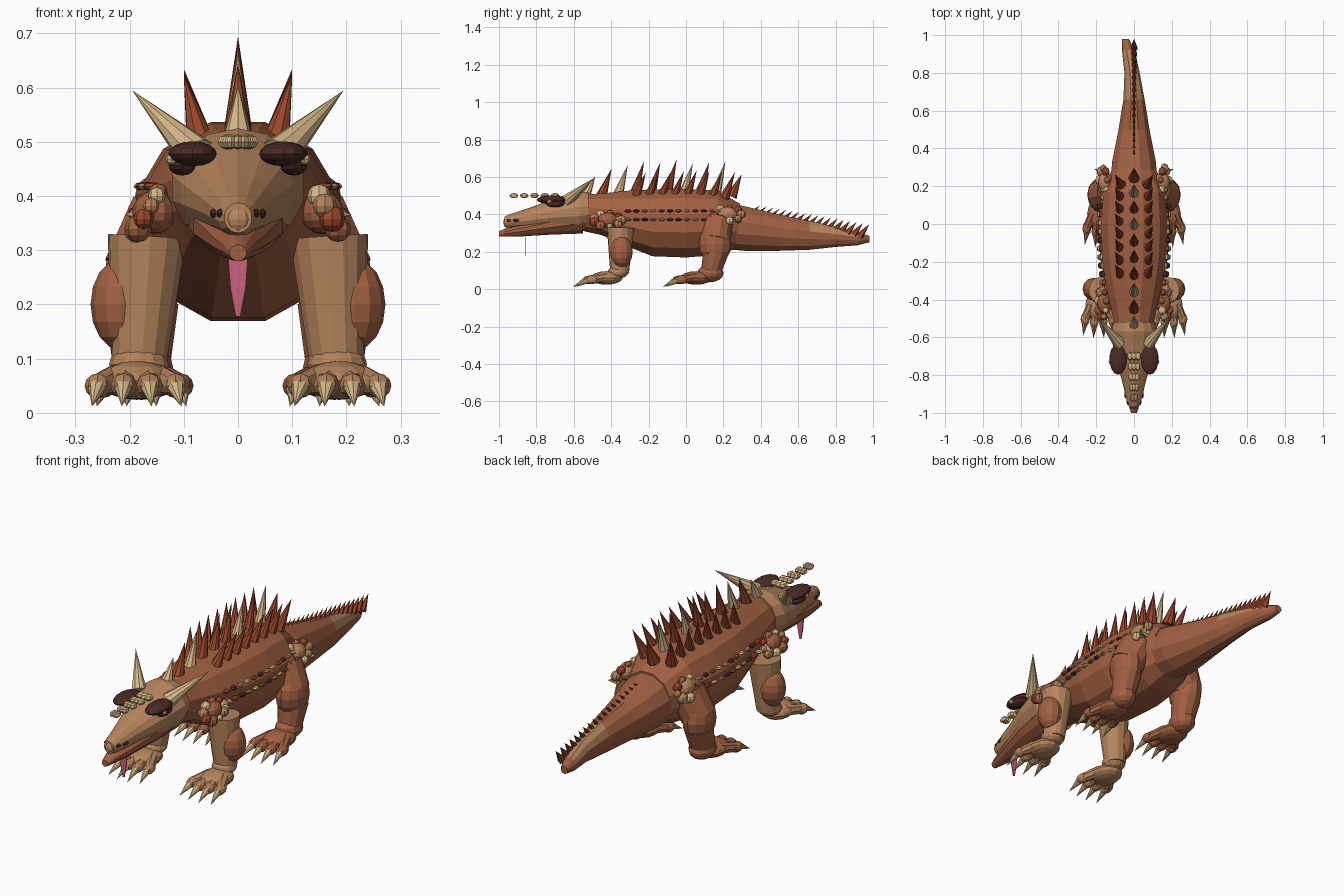
import bpy, bmesh, math, random
from mathutils import Vector, Matrix

cube = bpy.data.objects.get("Cube")
if cube:
    bpy.data.objects.remove(cube, do_unlink=True)
random.seed(4)


def material(name, rgb):
    m = bpy.data.materials.new(name)
    m.use_nodes = True
    m.diffuse_color = (*rgb, 1)
    m.node_tree.nodes["Principled BSDF"].inputs["Base Color"].default_value = (*rgb, 1)
    return m


BROWN = material("hide_brown", (0.36, 0.118, 0.055))
TAN = material("skin_tan", (0.47, 0.235, 0.11))
RUST = material("spike_rust", (0.32, 0.062, 0.025))
DARK = material("dark_brown", (0.07, 0.024, 0.02))
BONE = material("bone", (0.69, 0.49, 0.255))
PINK = material("tongue_pink", (0.6, 0.12, 0.21))


def finish(name, bm, mats):
    bmesh.ops.recalc_face_normals(bm, faces=bm.faces[:])
    me = bpy.data.meshes.new(name)
    bm.to_mesh(me)
    bm.free()
    for m in mats:
        me.materials.append(m)
    ob = bpy.data.objects.new(name, me)
    bpy.context.scene.collection.objects.link(ob)
    return ob


def ball(name, c, r, mat, u=12, v=8):
    bm = bmesh.new()
    bmesh.ops.create_uvsphere(bm, u_segments=u, v_segments=v, radius=1,
                              matrix=Matrix.Translation(c) @ Matrix.Diagonal((*r, 1)))
    return finish(name, bm, [mat])


def cone(name, a, b, r0, r1, mat, n=8):
    """Tapered rod from a to b; r1 of zero makes a spike."""
    a, b = Vector(a), Vector(b)
    d = b - a
    bm = bmesh.new()
    bmesh.ops.create_cone(bm, cap_ends=True, segments=n, radius1=r0, radius2=r1, depth=d.length,
                          matrix=Matrix.Translation((a + b) / 2)
                          @ d.to_track_quat('Z', 'Y').to_matrix().to_4x4())
    bmesh.ops.remove_doubles(bm, verts=bm.verts[:], dist=1e-5)
    return finish(name, bm, [mat])


def loft(name, rings, mats, n=12):
    """Skin elliptical rings given as (x, y, z, half width, half height)."""
    bm = bmesh.new()
    loops = []
    for x, y, z, rx, rz in rings:
        angles = [(i + 0.5) * math.tau / n for i in range(n)]
        loops.append([bm.verts.new((x + rx * math.cos(t), y, z + rz * math.sin(t))) for t in angles])
    for p, q in zip(loops, loops[1:]):
        for i in range(n):
            j = (i + 1) % n
            bm.faces.new((p[i], p[j], q[j], q[i]))
    bm.faces.new(loops[0])
    bm.faces.new(loops[-1])
    return finish(name, bm, mats)


# Trunk with neck
loft("body", [(0, -.56, .41, .10, .10), (0, -.45, .40, .125, .115), (0, -.33, .38, .155, .15),
              (0, -.18, .355, .185, .185), (0, .0, .353, .195, .19), (0, .17, .355, .18, .178),
              (0, .29, .34, .12, .12)], [BROWN])

# Tail, with a tan upper side near the tip
tail = loft("tail", [(0, .2, .34, .13, .13), (0, .33, .322, .12, .122), (0, .5, .302, .085, .1),
                     (0, .66, .288, .058, .08), (-.01, .8, .28, .042, .056),
                     (-.03, .92, .27, .035, .036), (-.045, .98, .268, .018, .018)], [BROWN, TAN])
for p in tail.data.polygons:
    if .66 < p.center.y < .95 and p.normal.z > .2:
        p.material_index = 1

# Head and jaw
loft("head", [(0, -.52, .42, .11, .10), (0, -.57, .415, .125, .11), (0, -.68, .405, .108, .088),
              (0, -.82, .383, .068, .058), (0, -.94, .363, .038, .038), (0, -.97, .36, .026, .028)], [TAN], 14)
loft("jaw", [(0, -.55, .37, .10, .075), (0, -.72, .345, .085, .055), (0, -.88, .317, .05, .036),
             (0, -.97, .302, .026, .022), (0, -1, .295, .016, .015)], [BROWN])
ball("nose", (0, -.955, .357), (.028, .022, .027), TAN)

# Tongue
bm = bmesh.new()
outline = [(-.018, .285), (.018, .285), (.014, .23), (.004, .178), (-.004, .178), (-.014, .23)]
face = bm.faces.new([bm.verts.new((x, -.862, z)) for x, z in outline])
ext = bmesh.ops.extrude_face_region(bm, geom=[face])["geom"]
bmesh.ops.translate(bm, verts=[g for g in ext if isinstance(g, bmesh.types.BMVert)], vec=(0, .005, 0))
finish("tongue", bm, [PINK])

# Snout scutes, hovering in a row above the muzzle
for i in range(5):
    w = .036 - .004 * i
    for k in (-1, 0, 1):
        ball("snout_scute", (k * w * .6, -.70 - .055 * i, .5), (w * .5, .024, .014), BONE, 6, 4)

# Back spikes: a centre row of rust and bone
tips = [.60, .64, .66, .68, .675, .69, .67, .675, .68, .61]
bone_at = {0, 2, 6, 8}
for i, top in enumerate(tips):
    y = -.54 + .087 * i
    cone("back_spike", (0, y, .495), (0, y + .055, top + .005), .03, 0, BONE if i in bone_at else RUST, 8)


def foot(label, x, y, side):
    """Paw with four toes and claws, pointing forward."""
    ball(label + "_paw", (side * x, y, .06), (.07, .085, .036), BROWN if "hind" in label else TAN)
    skin = BROWN if "hind" in label else TAN
    for k in range(4):
        s = k - 1.5
        tx = side * (x + s * .048)
        ty = y - .10 + abs(s) * .014
        cone(label + "_toe_bone", (side * (x + s * .025), y, .065), (tx, ty, .05), .026, .022, skin)
        ball(label + "_toe", (tx, ty, .05), (.024, .036, .023), skin, 8, 6)
        cone(label + "_claw", (tx, ty - .015, .05), (tx + side * s * .007, ty - .087, .012), .018, 0, BONE)


for side in (-1, 1):
    # Front legs
    cone("front_leg", (side * .168, -.35, .325), (side * .183, -.355, .085), .073, .05, TAN, 14)
    ball("front_leg_muscle", (side * .215, -.345, .2), (.057, .06, .085), BROWN)
    ball("front_ankle", (side * .183, -.365, .09), (.055, .055, .035), TAN)
    foot("front", .187, -.425, side)

    # Hind legs
    ball("thigh", (side * .178, .155, .24), (.07, .088, .105), BROWN)
    cone("hip", (side * .12, .17, .36), (side * .175, .155, .25), .085, .08, BROWN, 12)
    cone("shin", (side * .178, .16, .2), (side * .178, .13, .08), .068, .052, BROWN, 12)
    ball("heel", (side * .178, .13, .085), (.058, .07, .048), BROWN)
    foot("hind", .178, .055, side)

    # Horns, brow lumps, eyes and nostrils
    cone("horn", (side * .075, -.635, .475), (side * .195, -.49, .595), .035, 0, BONE, 10)
    ball("brow", (side * .084, -.715, .478), (.046, .083, .023), DARK, 14, 8)
    ball("eye_socket", (side * .103, -.70, .457), (.025, .05, .019), DARK)
    ball("eye", (side * .122, -.73, .468), (.012, .014, .01), BONE, 8, 6)
    for j in (0, 1):
        ball("nostril", (side * (.043 - .012 * j), -.905 - .035 * j, .368), (.009, .02, .009), DARK, 8, 6)

    # Outer rows of back spikes
    for i in range(8):
        y = -.27 + .068 * i
        top = .635 - .003 * abs(i - 4)
        cone("side_spike", (side * .068, y, .49), (side * .1, y + .055, top), .028, 0, RUST, 8)

    # Shoulder and hip lumps with small studs
    for y, z, x in ((-.42, .37, .155), (.22, .40, .15)):
        ball("shoulder_lump", (side * x, y, z), (.04, .055, .04), BROWN if y < 0 else TAN)
        for k in range(9):
            a = k * math.tau / 9
            r = random.uniform(.014, .026)
            ball("stud", (side * (x + .012 - .02 * math.sin(a)), y + .075 * math.cos(a), z + .035 * math.sin(a)),
                 (r, r * 1.2, r), (TAN, RUST, BROWN, BONE)[k % 4], 8, 6)
        cone("shoulder_spike", (side * (x + .01), y + .06, .37), (side * .21, y + .07, .365), .02, 0, BONE, 6)

    # Flank scutes in two rows
    for row, (x, z) in enumerate(((.188, .372), (.178, .418))):
        for i in range(12):
            y = -.31 + .045 * i
            taper = .02 * abs(i - 6) / 6
            ball("flank_scute", (side * (x - taper), y, z), (.017, .019, .008),
                 (BONE, RUST, DARK, TAN)[(i + row) % 4], 6, 4)

# Tail spikes growing toward the tip
for i in range(18):
    t = i / 17
    y = .36 + .58 * t
    z = .415 - .125 * t
    cone("tail_spike", (0, y - .01, z - .005), (0, y + .04, z + .035 + .022 * t), .009 + .011 * t, 0, RUST, 6)
